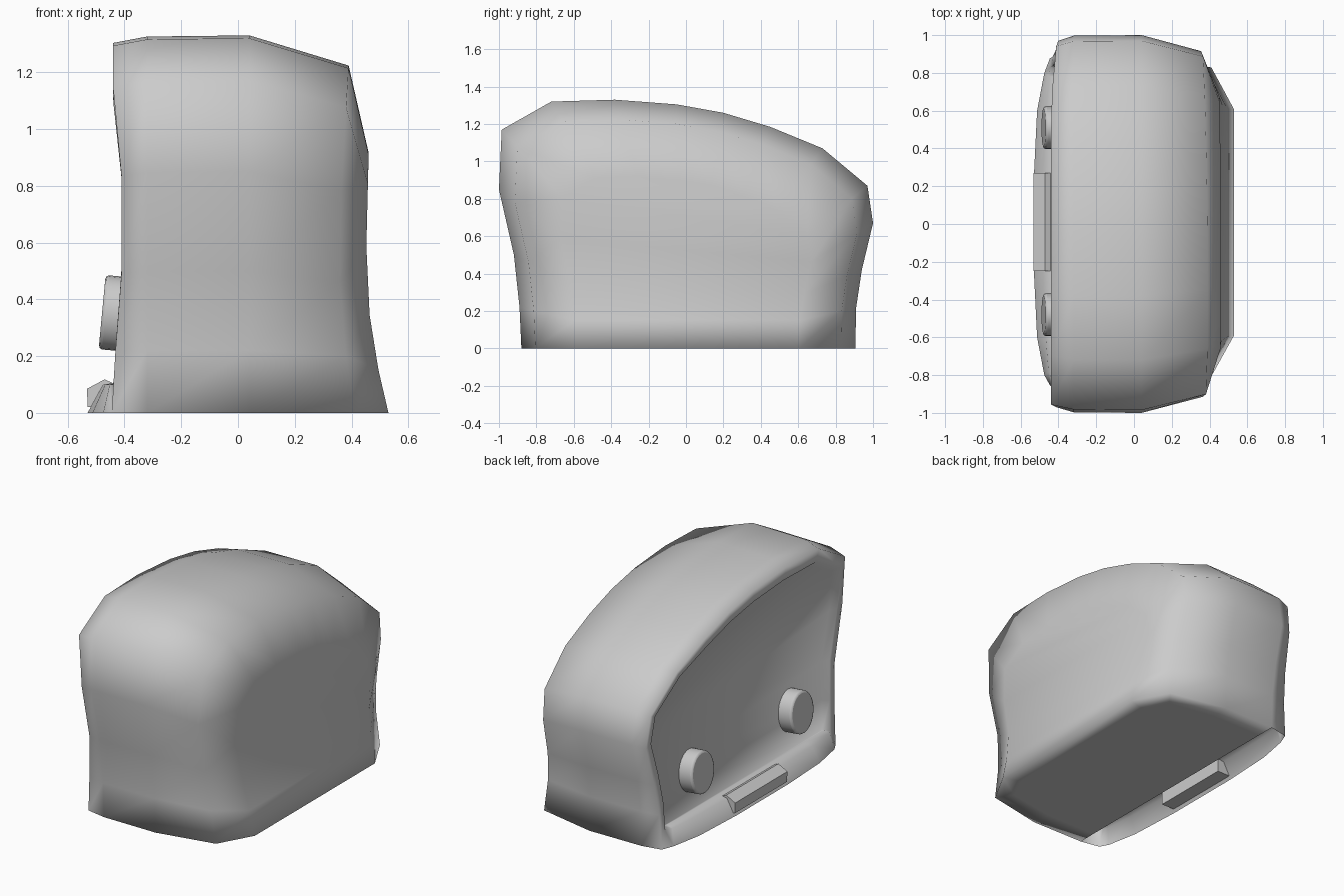
import bpy, bmesh, math

if "Cube" in bpy.data.objects:
    bpy.data.objects.remove(bpy.data.objects["Cube"])

# side outline (y, z), from front foot over the top to back foot
P = [(-.88, 0), (-.89, .22), (-.92, .5), (-1, .85), (-.985, 1.17), (-.72, 1.32),
     (-.38, 1.33), (-.05, 1.305), (.2, 1.26), (.45, 1.185), (.73, 1.07), (.97, .87),
     (1, .67), (.94, .42), (.91, .22), (.905, 0)]
# extra points along the bottom of the left side: y, flare
FOOT = [(.8, .35), (.6, .8), (.25, 1), (-.25, 1), (-.6, .8), (-.8, .35)]
N = len(P)


def interp(table, z):
    for (a, u), (b, v) in zip(table, table[1:]):
        if z <= b:
            return u + (v - u) * (z - a) / (b - a)
    return table[-1][1]


LEFT = [(0, -.445), (.25, -.43), (.5, -.41), (.67, -.4), (.9, -.415), (1.1, -.44), (1.4, -.44)]
SHOULDER = [(0, .41), (.3, .365), (.6, .355), (.9, .37), (1.22, .39), (1.4, .39)]
RIGHT = [(0, .53), (.25, .472), (.5, .45), (.9, .46), (1.4, .46)]


def finish(bm, name, recalc=True):
    if recalc:
        bmesh.ops.recalc_face_normals(bm, faces=bm.faces)
    me = bpy.data.meshes.new(name)
    bm.to_mesh(me)
    bm.free()
    ob = bpy.data.objects.new(name, me)
    bpy.context.collection.objects.link(ob)
    return ob


# body shell
bm = bmesh.new()


def ring(xf, sy, sz, z0=0.0):
    return [bm.verts.new((xf(z0 + z * sz), y * sy, z0 + z * sz)) for y, z in P]


def foot(x, flare, s, z):
    return [bm.verts.new((x - flare * k, y * s, z)) for y, k in FOOT]


def bridge(a, b, closed=False):
    n = len(a)
    for i in range(n if closed else n - 1):
        j = (i + 1) % n
        bm.faces.new((a[i], a[j], b[j], b[i]))


def cap(r):
    for i in range(N // 2 - 1):
        k = N - 1 - i
        bm.faces.new((r[i], r[i + 1], r[k - 1], r[k]))


left = lambda z: interp(LEFT, z)
panel = ring(lambda z: left(z) + .035, .89, .825, .11) + foot(-.405, .015, .97, .11)
inner = ring(left, .92, .85, .1) + foot(-.44, .035, .98, .1)
rim = ring(left, .97, .98) + foot(-.445, .085, 1, 0)
bridge(panel, inner, True)
bridge(inner, rim, True)
rings = [rim[:N], ring(lambda z: -.32, .997, .997), ring(lambda z: .04, 1, 1),
         ring(lambda z: interp(SHOULDER, z), .915, .92),
         ring(lambda z: interp(RIGHT, z), .67, .69)]
for a, b in zip(rings, rings[1:]):
    bridge(a, b)
cap(rings[-1])
cap(panel)
bm.faces.new([panel[0]] + panel[:N - 2:-1])

# flat underside, open under the flared left edge
base = [bm.faces.new([r[0] for r in rings[1:]] + [r[N - 1] for r in rings[:0:-1]])]
bmesh.ops.recalc_face_normals(bm, faces=bm.faces)
bmesh.ops.inset_region(bm, faces=base, thickness=.12)
for f in bm.faces:
    f.smooth = True
finish(bm, "body", False)

# lip under the side panel
bm = bmesh.new()
sec = [(-.53, .02), (-.532, .085), (-.47, .118), (-.43, .1), (-.43, .02)]
ends = [[bm.verts.new((x, y, z)) for x, z in sec] for y in (-.25, .27)]
bridge(*ends, True)
for e in ends:
    bm.faces.new(e)
finish(bm, "panel_lip")

# round knobs on the side panel
for name, y in (("front_knob", -.48), ("back_knob", .51)):
    bpy.ops.mesh.primitive_cylinder_add(vertices=24, radius=.114, depth=.11,
                                        location=(-.424, y, .35),
                                        rotation=(0, math.radians(-84.6), 0))
    knob = bpy.context.object
    knob.name = name
    knob.scale.x = 1.15
    bev = knob.modifiers.new("bevel", 'BEVEL')
    bev.width = .012
    bev.segments = 2
    bpy.ops.object.shade_smooth_by_angle(angle=math.radians(35))
